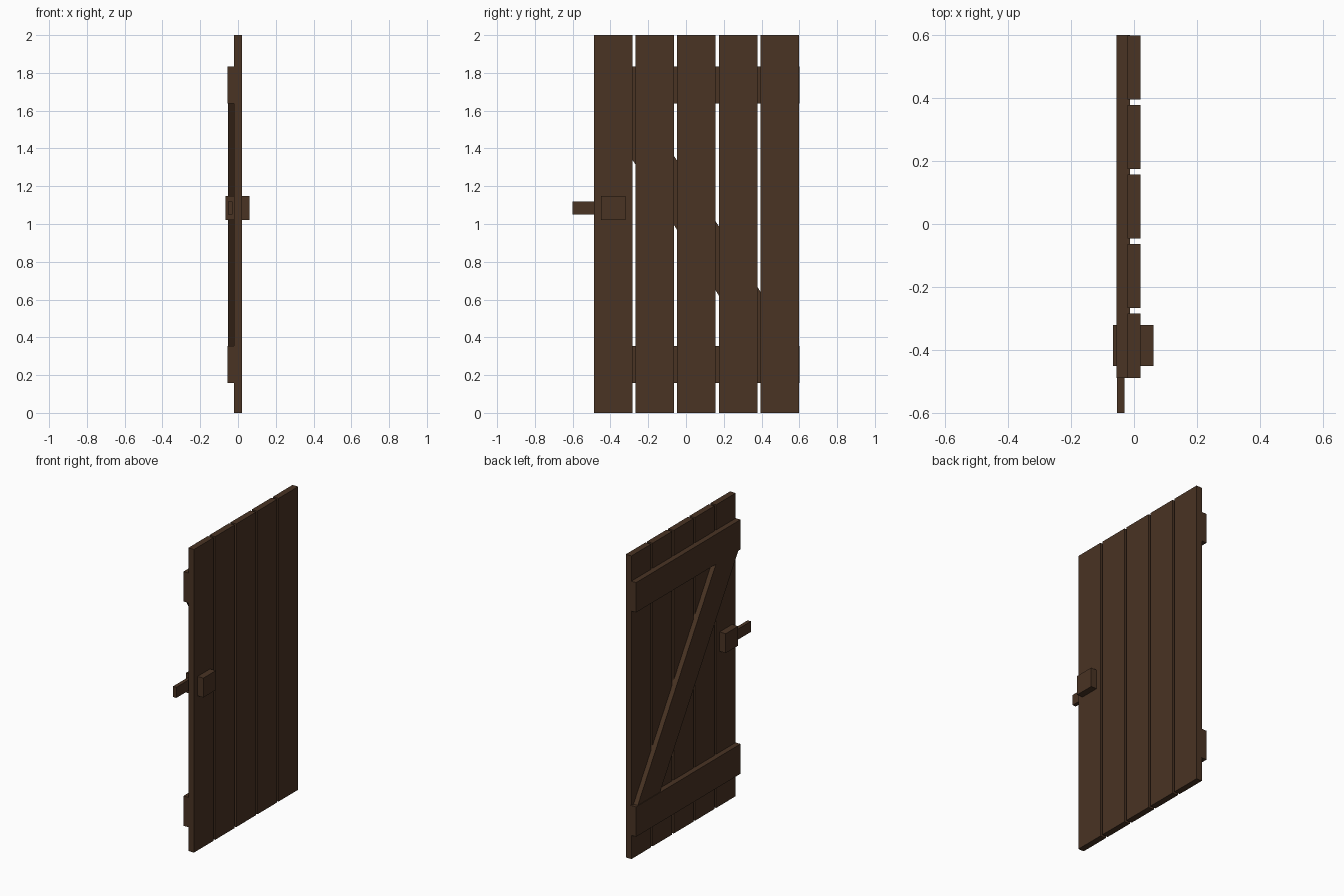
import bpy, bmesh

if "Cube" in bpy.data.objects:
    bpy.data.objects.remove(bpy.data.objects["Cube"])


def material(name, rgb):
    m = bpy.data.materials.new(name)
    m.diffuse_color = (*rgb, 1)
    m.use_nodes = True
    m.node_tree.nodes["Principled BSDF"].inputs["Base Color"].default_value = m.diffuse_color
    return m


wood = material("dark brown wood", (0.067, 0.033, 0.017))


def prism(name, x0, x1, outline, mat):
    """Extrude a y/z outline from x0 to x1."""
    bm = bmesh.new()
    face = bm.faces.new([bm.verts.new((x0, y, z)) for y, z in outline])
    ext = bmesh.ops.extrude_face_region(bm, geom=[face])
    verts = [g for g in ext["geom"] if isinstance(g, bmesh.types.BMVert)]
    bmesh.ops.translate(bm, verts=verts, vec=(x1 - x0, 0, 0))
    bmesh.ops.recalc_face_normals(bm, faces=bm.faces)
    me = bpy.data.meshes.new(name)
    bm.to_mesh(me)
    bm.free()
    me.materials.append(mat)
    ob = bpy.data.objects.new(name, me)
    bpy.context.collection.objects.link(ob)
    return ob


def box(name, x0, x1, y0, y1, z0, z1, mat):
    return prism(name, x0, x1, [(y0, z0), (y1, z0), (y1, z1), (y0, z1)], mat)


# five upright planks
for i in range(5):
    y = -0.488 + i * 0.2207
    box(f"plank_{i + 1}", -0.021, 0.020, y, y + 0.204, 0, 2, wood)

# horizontal battens on the back
for name, z in (("lower_batten", 0.157), ("upper_batten", 1.637)):
    box(name, -0.056, -0.0127, -0.488, 0.6, z, z + 0.197, wood)

# diagonal brace, ends tucked into the battens
prism("diagonal_brace", -0.052, -0.0127,
      [(0.350, 0.345), (0.583, 0.345), (-0.246, 1.647), (-0.479, 1.647)], wood)

# latch block through the door, with bolt
box("latch_block", -0.066, 0.062, -0.45, -0.32, 1.02, 1.148, wood)
box("latch_bolt", -0.054, -0.030, -0.6, -0.43, 1.05, 1.12, wood)
